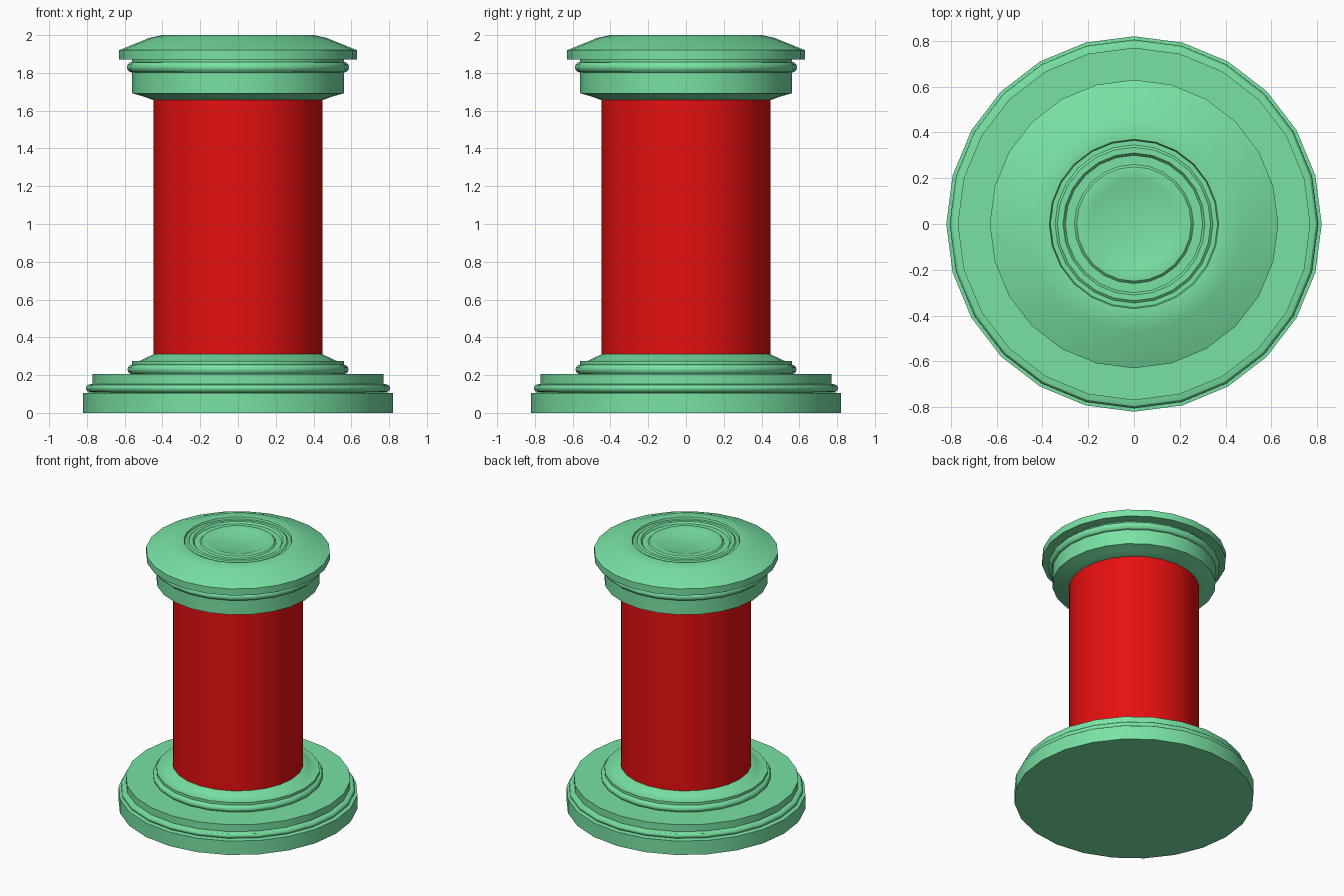
import bpy, bmesh, math

if "Cube" in bpy.data.objects:
    bpy.data.objects.remove(bpy.data.objects["Cube"])

SIDES = 24


def material(name, color):
    m = bpy.data.materials.new(name)
    m.diffuse_color = color
    m.use_nodes = True
    m.node_tree.nodes["Principled BSDF"].inputs["Base Color"].default_value = m.diffuse_color
    return m


green = material("green", (0.19, 0.76, 0.37, 1))
red = material("red", (0.8, 0.005, 0.005, 1))


def bead(r, z, h):
    """Half-round moulding profile bulging outward from radius r."""
    return [(r + h * math.cos(a), z + h * math.sin(a))
            for a in [math.radians(d) for d in range(-90, 91, 30)]]


def turned(name, profile, mat):
    """Revolve a (radius, height) profile, bottom to top, around z."""
    bm = bmesh.new()
    rings = []
    for r, z in profile:
        if r == 0:
            rings.append([bm.verts.new((0, 0, z))])
        else:
            rings.append([bm.verts.new((r * math.cos(i * math.tau / SIDES),
                                        r * math.sin(i * math.tau / SIDES), z))
                          for i in range(SIDES)])
    for a, b in zip(rings, rings[1:]):
        for i in range(SIDES):
            j = (i + 1) % SIDES
            quad = [a[i % len(a)], a[j % len(a)], b[j % len(b)], b[i % len(b)]]
            bm.faces.new(list(dict.fromkeys(quad)))
    bmesh.ops.recalc_face_normals(bm, faces=bm.faces)
    me = bpy.data.meshes.new(name)
    bm.to_mesh(me)
    bm.free()
    me.materials.append(mat)
    ob = bpy.data.objects.new(name, me)
    bpy.context.collection.objects.link(ob)
    bpy.ops.object.select_all(action='DESELECT')
    ob.select_set(True)
    bpy.context.view_layer.objects.active = ob
    bpy.ops.object.shade_smooth_by_angle(angle=math.radians(30))
    return ob


# stepped base with two beads and a sloped collar
turned("base", [(0, 0), (0.82, 0), (0.82, 0.105), (0.77, 0.108)]
       + bead(0.785, 0.131, 0.02)
       + [(0.77, 0.153), (0.77, 0.205), (0.55, 0.205)]
       + bead(0.56, 0.23, 0.025)
       + [(0.56, 0.274), (0.525, 0.274), (0.49, 0.29), (0.445, 0.312), (0, 0.312)], green)

# plain shaft
turned("shaft", [(0, 0.30), (0.448, 0.30), (0.448, 1.67), (0, 1.67)], red)

# capital with bead, overhanging cap and recessed rings on top
turned("capital", [(0, 1.655), (0.445, 1.655), (0.50, 1.675), (0.56, 1.692), (0.56, 1.80)]
       + bead(0.56, 1.83, 0.028)
       + [(0.56, 1.87), (0.63, 1.87), (0.63, 1.92), (0.47, 1.985), (0.40, 2.0),
          (0.37, 1.998), (0.365, 1.985), (0.345, 1.985), (0.335, 1.993),
          (0.31, 1.993), (0.30, 1.98), (0.26, 1.98), (0.25, 1.99),
          (0.21, 1.993), (0.19, 1.985), (0, 1.985)], green)
